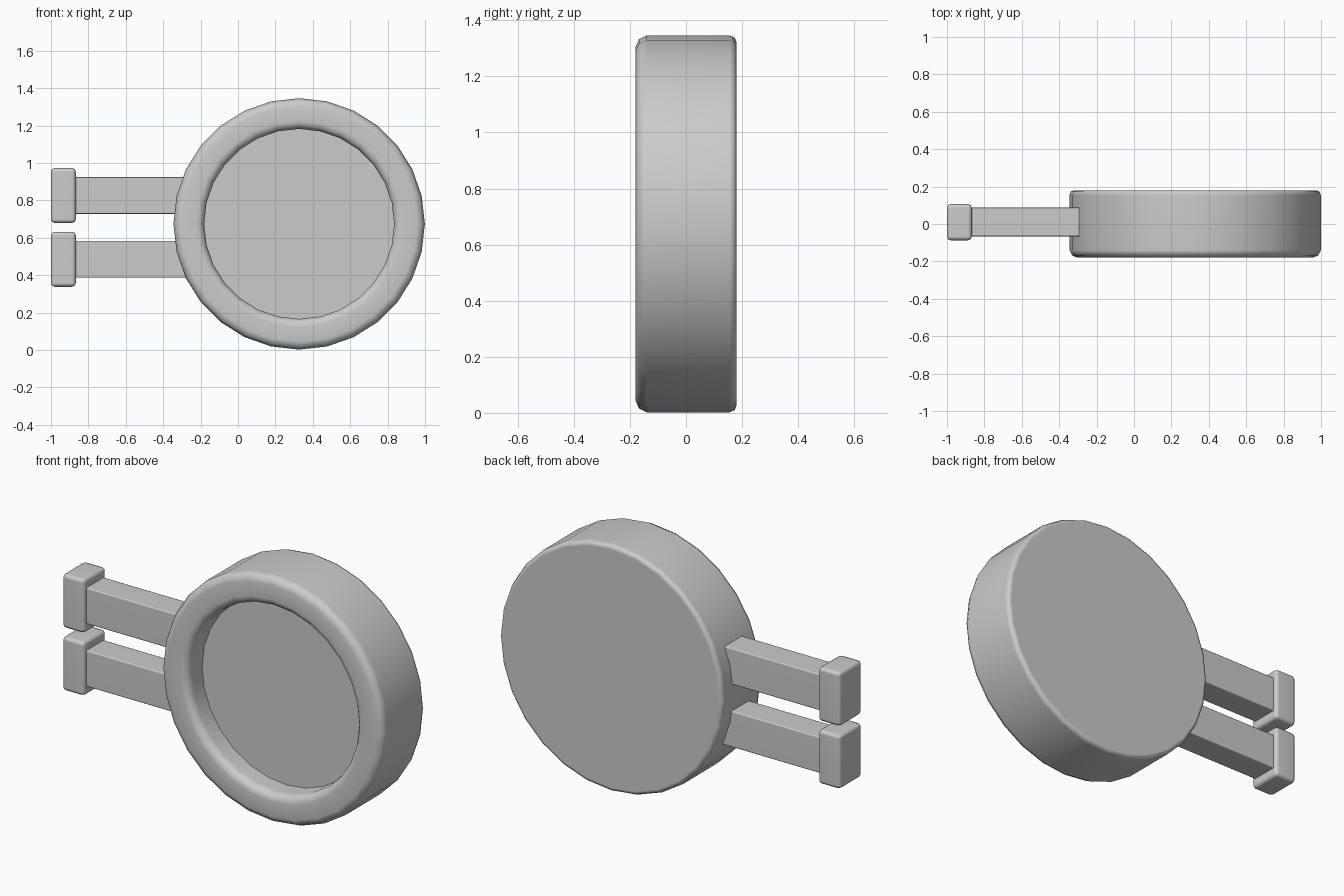
import bpy, bmesh, math
from mathutils import Matrix, Vector

if "Cube" in bpy.data.objects:
    bpy.data.objects.remove(bpy.data.objects["Cube"], do_unlink=True)

grey = bpy.data.materials.new("plain_grey")
grey.use_nodes = True
colour = (0.6, 0.6, 0.6, 1)
grey.diffuse_color = colour
grey.node_tree.nodes["Principled BSDF"].inputs["Base Color"].default_value = colour


def finish(name, bm):
    bmesh.ops.recalc_face_normals(bm, faces=bm.faces)
    mesh = bpy.data.meshes.new(name)
    bm.to_mesh(mesh)
    bm.free()
    mesh.materials.append(grey)
    ob = bpy.data.objects.new(name, mesh)
    bpy.context.collection.objects.link(ob)
    bpy.ops.object.select_all(action='DESELECT')
    ob.select_set(True)
    bpy.context.view_layer.objects.active = ob
    bpy.ops.object.shade_smooth_by_angle(angle=math.radians(65))
    # Keep the broad faces flat and the rounding on the bevels
    normals = ob.modifiers.new("weighted_normals", 'WEIGHTED_NORMAL')
    normals.keep_sharp = True


def box(name, lo, hi, bevel):
    lo, hi = Vector(lo), Vector(hi)
    bm = bmesh.new()
    bmesh.ops.create_cube(bm, size=1, matrix=Matrix.Translation((lo + hi) / 2)
                          @ Matrix.Diagonal((*(hi - lo), 1)))
    bmesh.ops.bevel(bm, geom=bm.edges[:], offset=bevel, segments=2,
                    profile=0.5, affect='EDGES')
    finish(name, bm)


def disc(name, profile, centre, sides):
    """Revolve (radius, y) points about the y axis, capping both ends."""
    bm = bmesh.new()
    rings = []
    for r, y in profile:
        rings.append([bm.verts.new((centre[0] + r * math.sin(math.tau * i / sides), y,
                                    centre[1] + r * math.cos(math.tau * i / sides)))
                      for i in range(sides)])
    for a, b in zip(rings, rings[1:]):
        for i in range(sides):
            j = (i + 1) % sides
            bm.faces.new((a[i], a[j], b[j], b[i]))
    bm.faces.new(rings[0])
    bm.faces.new(rings[-1])
    finish(name, bm)


# Round body: deep recessed front panel, rounded rim, flat back
disc("round_body",
     [(0.508, -0.05), (0.508, -0.135), (0.513, -0.156), (0.527, -0.172), (0.55, -0.18),
      (0.63, -0.18), (0.658, -0.168), (0.672, -0.14),
      (0.672, 0.155), (0.665, 0.173), (0.648, 0.18)],
     (0.327, 0.674), 28)

# Two arms with end blocks
for label, z in (("upper", 0.826), ("lower", 0.485)):
    box(label + "_arm", (-0.9, -0.066, z - 0.098), (-0.22, 0.087, z + 0.098), 0.006)
    box(label + "_end_block", (-1, -0.087, z - 0.147), (-0.867, 0.107, z + 0.147), 0.02)
